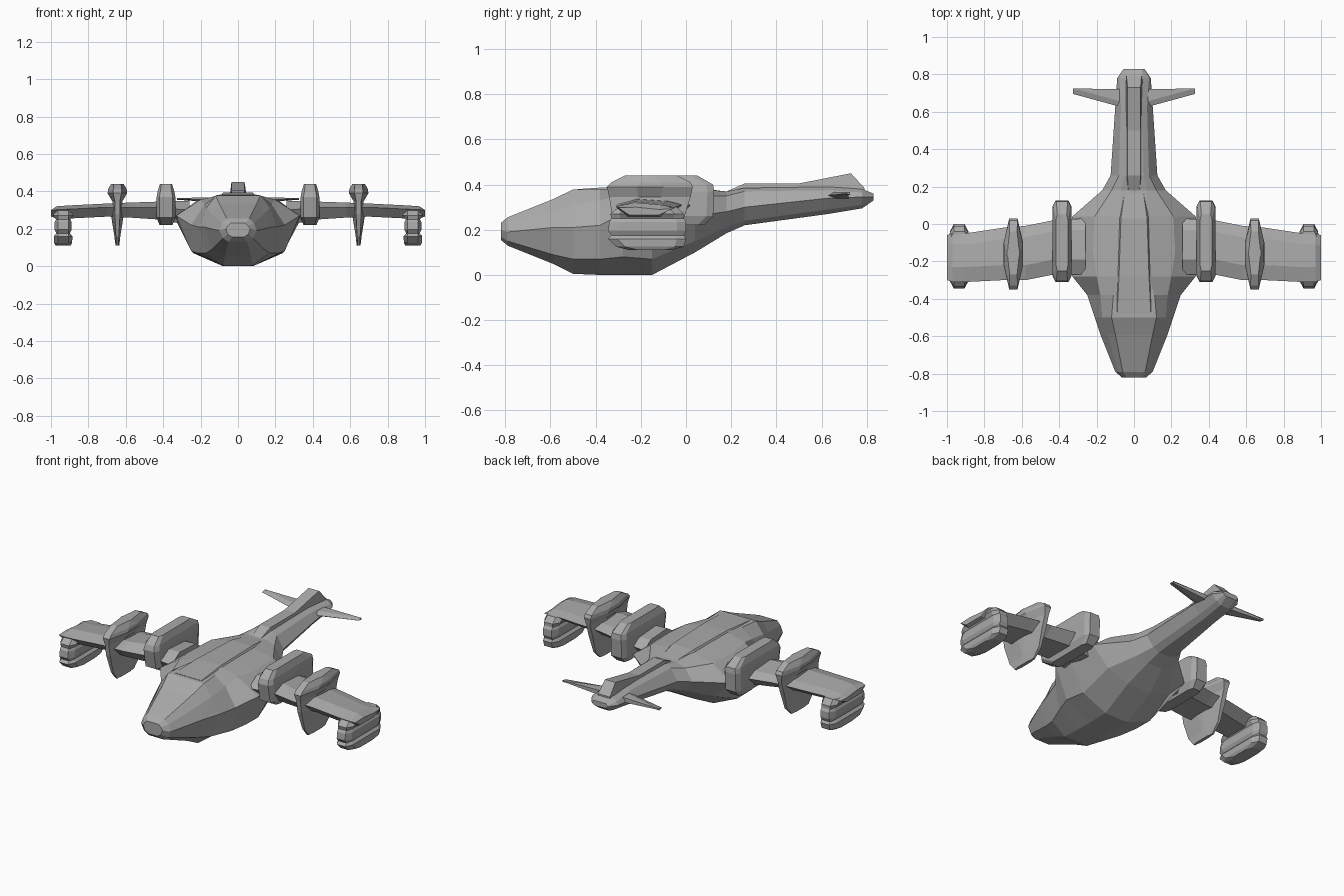
import bpy, bmesh

hull_grey = bpy.data.materials.new("hull grey")
hull_grey.diffuse_color = (0.4, 0.4, 0.4, 1)


def loft(name, rings, mirror=False):
    """Skin equal-length closed rings, cap both ends, optionally mirror over x."""
    bm = bmesh.new()
    vs = [[bm.verts.new(p) for p in r] for r in rings]
    n = len(rings[0])
    for a, b in zip(vs, vs[1:]):
        for i in range(n):
            j = (i + 1) % n
            bm.faces.new((a[i], a[j], b[j], b[i]))
    bm.faces.new(vs[0])
    bm.faces.new(vs[-1])
    bmesh.ops.recalc_face_normals(bm, faces=bm.faces)
    me = bpy.data.meshes.new(name)
    bm.to_mesh(me)
    bm.free()
    me.materials.append(hull_grey)
    ob = bpy.data.objects.new(name, me)
    bpy.context.collection.objects.link(ob)
    if mirror:
        ob.modifiers.new("mirror", 'MIRROR').use_mirror_merge = False
    return ob


def body_ring(y, half):
    """Symmetric cross-section from its right half, listed top to bottom."""
    return [(x, y, z) for x, z in half] + [(-x, y, z) for x, z in reversed(half)]


def plan_ring(cx, z, y0, y1, hw, end, c):
    """Eight-sided horizontal outline: width hw, end width, chamfer length c."""
    return [(cx + x, y, z) for x, y in (
        (-end, y0), (end, y0), (hw, y0 + c), (hw, y1 - c),
        (end, y1), (-end, y1), (-hw, y1 - c), (-hw, y0 + c))]


# Fuselage and tail boom, nose to tail
stations = [
    (-0.82, [(.04, .23), (.055, .215), (.065, .20), (.055, .17), (.03, .155)]),
    (-0.79, [(.06, .255), (.085, .23), (.10, .19), (.08, .15), (.05, .13)]),
    (-0.59, [(.10, .335), (.14, .28), (.18, .21), (.14, .09), (.07, .05)]),
    (-0.50, [(.12, .378), (.17, .31), (.21, .21), (.17, .07), (.08, .005)]),
    (-0.38, [(.11, .38), (.18, .33), (.25, .22), (.22, .07), (.08, .0)]),
    (-0.28, [(.08, .385), (.20, .355), (.33, .27), (.25, .08), (.08, .0)]),
    (-0.15, [(.07, .385), (.22, .35), (.34, .26), (.24, .07), (.08, .0)]),
    (0.04, [(.07, .38), (.21, .35), (.33, .26), (.22, .15), (.08, .10)]),
    (0.18, [(.07, .37), (.12, .35), (.17, .28), (.12, .21), (.05, .185)]),
    (0.26, [(.05, .385), (.08, .37), (.125, .30), (.08, .24), (.04, .22)]),
    (0.63, [(.04, .39), (.07, .375), (.10, .34), (.06, .29), (.03, .27)]),
    (0.78, [(.05, .38), (.08, .365), (.09, .345), (.06, .31), (.03, .295)]),
    (0.83, [(.04, .36), (.05, .35), (.055, .345), (.045, .335), (.03, .33)]),
]
loft("fuselage", [body_ring(y, h) for y, h in stations])

# Raised spine along the boom ending in a low fin
loft("tail_spine", [body_ring(y, [(w, zt), (w + .012, zb)]) for y, w, zt, zb in (
    (0.18, .03, .37, .33), (0.26, .035, .405, .34), (0.50, .035, .405, .34),
    (0.73, .035, .45, .35), (0.79, .04, .385, .34))])

# Raised deck over the cabin roof
loft("roof_deck", [body_ring(y, [(w, zt), (w + .04, .33)]) for y, w, zt in (
    (-0.48, .09, .38), (-0.28, .08, .393), (0.03, .07, .39), (0.17, .05, .37))])

# Wings with a bevelled leading edge
wing = []
for x, yl, yt, zt, zb in ((.26, -.27, .03, .35, .22), (.43, -.27, .02, .345, .25),
                          (.58, -.30, -.01, .34, .26), (.70, -.30, -.02, .335, .265),
                          (.90, -.31, -.05, .325, .255), (.97, -.31, -.05, .32, .255),
                          (1.0, -.30, -.06, .30, .265)):
    zm = (zt + zb) / 2
    wing.append([(x, yl, zm + .015), (x, yl + .08, zt), (x, yt - .06, zt - .01),
                 (x, yt, zm + .01), (x, yt - .06, zb), (x, yl + .05, zb)])
loft("wing", wing, True)

# Inner engine pods
loft("engine_pod", [plan_ring(.385, z, y0, y1, w, e, .03) for z, y0, y1, w, e in (
    (.22, -.22, .08, .035, .025), (.26, -.29, .12, .05, .035),
    (.37, -.31, .125, .05, .035), (.40, -.30, .12, .045, .03),
    (.44, -.25, .05, .032, .025))], True)

# Outer pylons: pod on top, slim fin hanging underneath
loft("outer_pylon", [plan_ring(.645, z, y0, y1, w, e, .13) for z, y0, y1, w, e in (
    (.11, -.25, -.09, .010, .006), (.16, -.29, -.04, .016, .008),
    (.28, -.33, .0, .035, .014), (.345, -.34, .02, .026, .013),
    (.39, -.35, .03, .052, .022), (.41, -.33, .02, .050, .022),
    (.44, -.27, -.04, .034, .020))], True)

# Wingtip pods with a horizontal groove
loft("tip_pod", [plan_ring(.935, z, y0, y1, w, .028, .04) for z, y0, y1, w in (
    (.11, -.25, -.06, .040), (.125, -.31, -.01, .048), (.16, -.345, 0, .050),
    (.175, -.33, -.01, .036), (.195, -.345, 0, .046), (.235, -.34, 0, .046),
    (.25, -.33, -.01, .038), (.27, -.335, -.01, .052), (.30, -.30, -.04, .050))], True)

# Tailplanes
loft("tailplane", [[(x, y0, z), (x, y0 + .03, z + t), (x, .72, z + t), (x, .72, z - t),
                    (x, y0 + .03, z - t)]
                   for x, y0, z, t in ((.05, .62, .352, .016), (.325, .695, .36, .005))], True)
